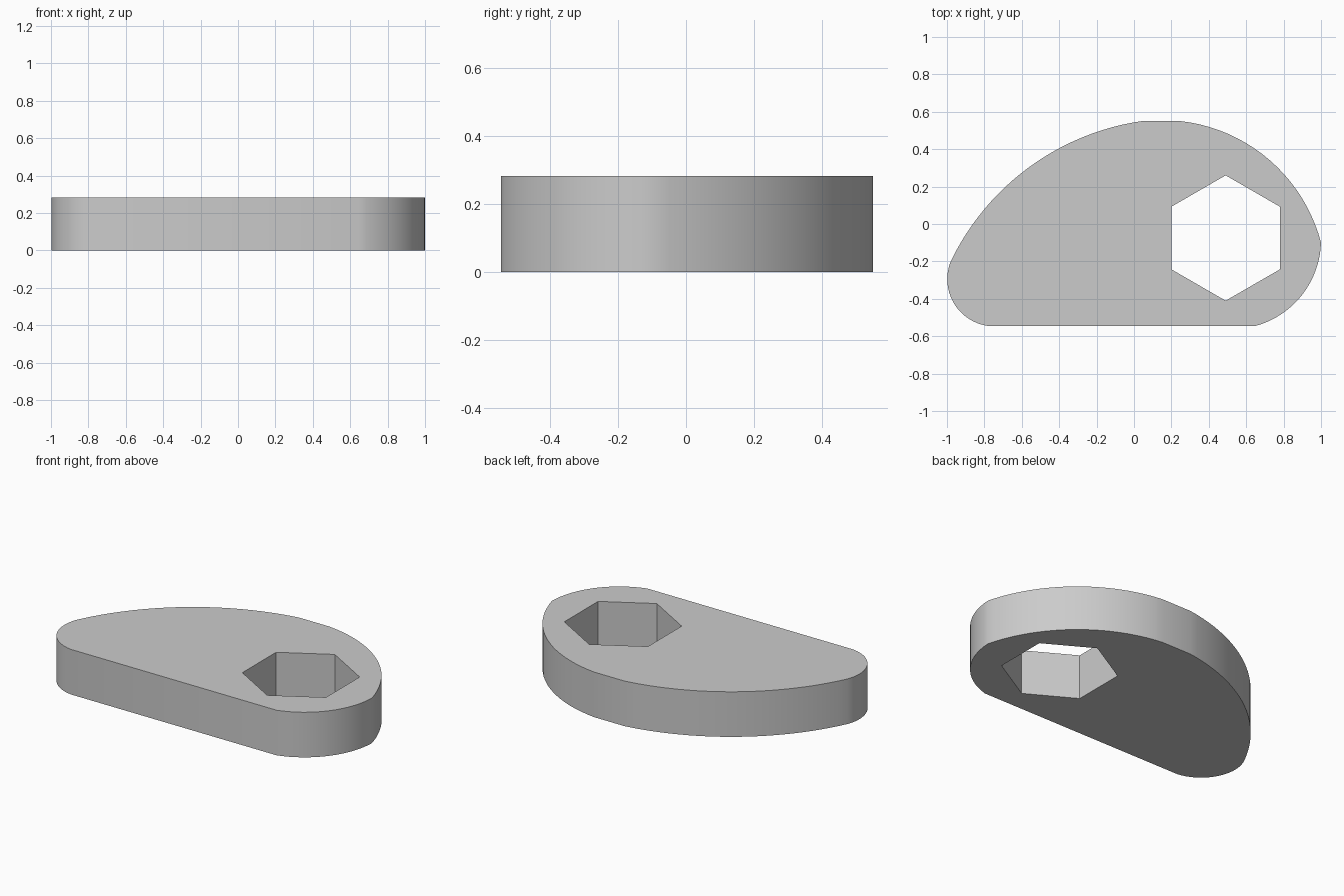
import bpy
import bmesh
import math
from mathutils import Vector

THICKNESS = 0.283

if "Cube" in bpy.data.objects:
    bpy.data.objects.remove(bpy.data.objects["Cube"])

grey = bpy.data.materials.new("plain grey")
grey.use_nodes = True
grey.diffuse_color = (0.6, 0.6, 0.6, 1)
grey.node_tree.nodes["Principled BSDF"].inputs["Base Color"].default_value = grey.diffuse_color


def arc(start, middle, end, steps):
    """Points on the circle through three points, from start to end."""
    a, b, c = Vector(start), Vector(middle), Vector(end)
    u, v = b - a, c - a
    d = 2 * u.cross(v)
    centre = a + Vector((v.y * u.length_squared - u.y * v.length_squared,
                         u.x * v.length_squared - v.x * u.length_squared)) / d
    spoke = a - centre
    first = math.atan2(spoke.y, spoke.x)
    sweep = -(c - centre).angle_signed(spoke)
    sweep = abs(sweep) * (1 if d > 0 else -1)
    return [centre + spoke.length * Vector((math.cos(t), math.sin(t)))
            for t in (first + sweep * i / steps for i in range(steps + 1))]


def prism(name, points, bottom, top):
    """Solid made by raising a flat outline from bottom to top."""
    bm = bmesh.new()
    base = bm.faces.new([bm.verts.new((p[0], p[1], bottom)) for p in points])
    raised = bmesh.ops.extrude_face_region(bm, geom=[base])["geom"]
    bmesh.ops.translate(bm, vec=(0, 0, top - bottom),
                        verts=[g for g in raised if isinstance(g, bmesh.types.BMVert)])
    bmesh.ops.recalc_face_normals(bm, faces=bm.faces)
    mesh = bpy.data.meshes.new(name)
    bm.to_mesh(mesh)
    bm.free()
    mesh.materials.append(grey)
    obj = bpy.data.objects.new(name, mesh)
    bpy.context.collection.objects.link(obj)
    return obj


# Plate outline, anticlockwise: broad end, long back curve, small nose
tip, heel = (1.0, -0.1), (-0.98, -0.2)
outline = arc((0.65, -0.545), (0.89, -0.39), tip, 16)
outline += arc(tip, (0.77, 0.3), (0.25, 0.55), 20)[1:]
outline += arc((0.04, 0.55), (-0.4, 0.405), heel, 24)
outline += arc(heel, (-0.924, -0.474), (-0.78, -0.545), 16)[1:]
plate = prism("plate", outline, 0, THICKNESS)

# Hexagonal through hole
hexagon = [(0.49 + 0.335 * math.sin(k * math.pi / 3),
            -0.075 + 0.335 * math.cos(k * math.pi / 3)) for k in range(6)]
cutter = prism("hole_cutter", hexagon, -0.1, THICKNESS + 0.1)
cutter.hide_render = True

cut = plate.modifiers.new("hex hole", 'BOOLEAN')
cut.operation = 'DIFFERENCE'
cut.solver = 'EXACT'
cut.object = cutter
bpy.ops.object.select_all(action='DESELECT')
plate.select_set(True)
bpy.context.view_layer.objects.active = plate
bpy.ops.object.modifier_apply(modifier=cut.name)
bpy.data.objects.remove(cutter)

# Smooth rounded walls with crisp rims
bpy.ops.object.shade_smooth_by_angle(angle=math.radians(30))
